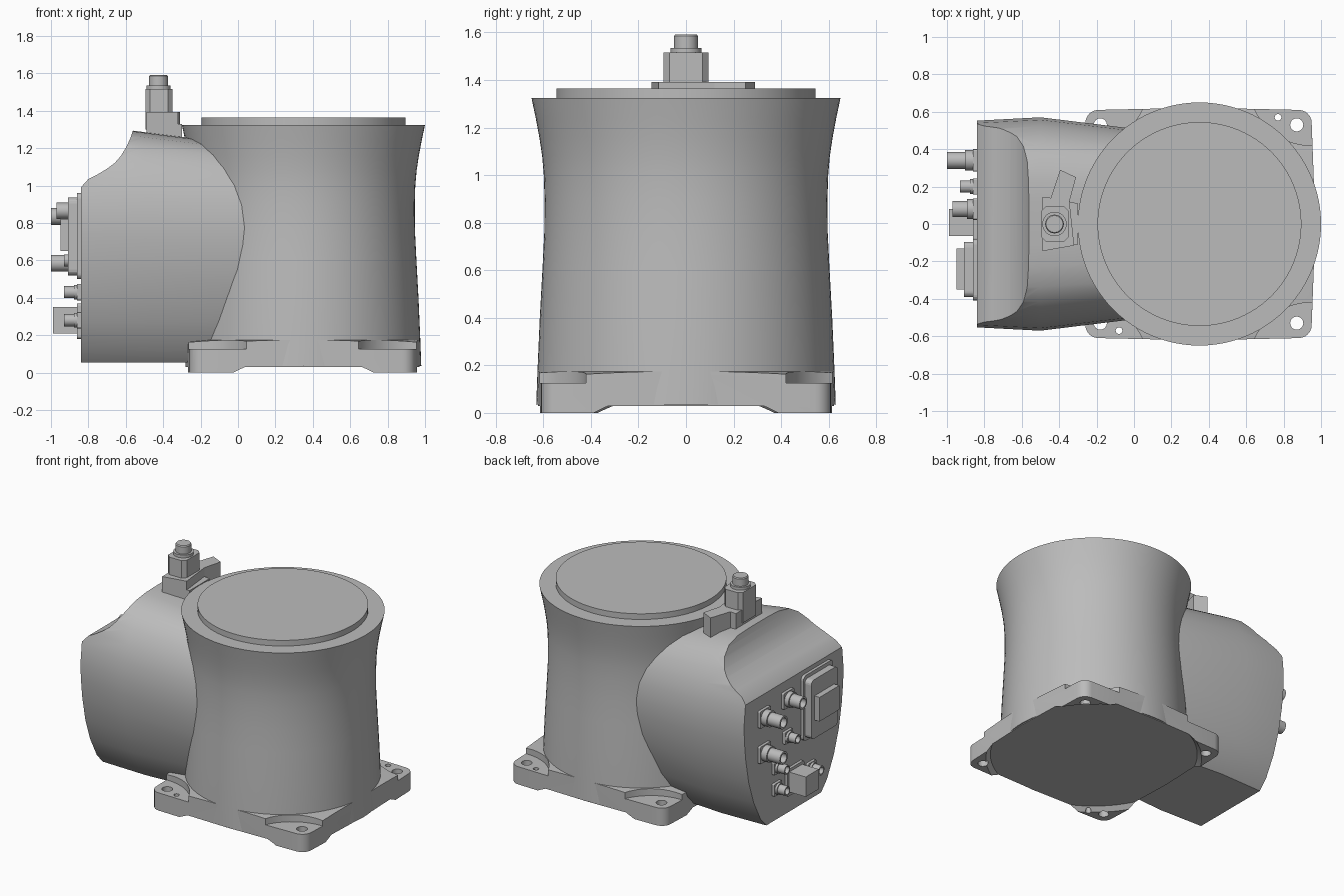
import bpy, bmesh, math
from mathutils import Vector, Matrix

if "Cube" in bpy.data.objects:
    bpy.data.objects.remove(bpy.data.objects["Cube"])

grey = bpy.data.materials.new("machine grey")
grey.use_nodes = True
grey.diffuse_color = (0.5, 0.5, 0.5, 1)
grey.node_tree.nodes["Principled BSDF"].inputs["Base Color"].default_value = (0.5, 0.5, 0.5, 1)

CX = 0.35      # axis of the round column
BACK = -0.84   # connector panel plane


def finish(name, bm, smooth=None):
    bmesh.ops.recalc_face_normals(bm, faces=bm.faces)
    mesh = bpy.data.meshes.new(name)
    bm.to_mesh(mesh)
    bm.free()
    mesh.materials.append(grey)
    ob = bpy.data.objects.new(name, mesh)
    bpy.context.collection.objects.link(ob)
    if smooth:
        shade(ob, smooth)
    return ob


def shade(ob, angle=30):
    bpy.ops.object.select_all(action='DESELECT')
    ob.select_set(True)
    bpy.context.view_layer.objects.active = ob
    bpy.ops.object.shade_smooth_by_angle(angle=math.radians(angle))


def loft(name, rings, smooth=None):
    """Skin a list of closed rings and cap both ends."""
    bm = bmesh.new()
    rows = [[bm.verts.new(p) for p in ring] for ring in rings]
    n = len(rows[0])
    for a, b in zip(rows, rows[1:]):
        for i in range(n):
            j = (i + 1) % n
            bm.faces.new((a[i], a[j], b[j], b[i]))
    bm.faces.new(rows[0][::-1])
    bm.faces.new(rows[-1])
    return finish(name, bm, smooth)


def lathe(name, profile, x=CX, y=0, n=96, smooth=30):
    """Stack of circles from (radius, z) pairs."""
    turn = [2 * math.pi * i / n for i in range(n)]
    return loft(name, [[(x + r * math.cos(a), y + r * math.sin(a), z) for a in turn]
                       for r, z in profile], smooth)


def prism(name, outline, z0, z1):
    return loft(name, [[(x, y, z) for x, y in outline] for z in (z0, z1)])


def box(name, x0, x1, y0, y1, z0, z1, bevel=0):
    bm = bmesh.new()
    mid = Vector((x0 + x1, y0 + y1, z0 + z1)) / 2
    size = Matrix.Diagonal((x1 - x0, y1 - y0, z1 - z0, 1))
    bmesh.ops.create_cube(bm, size=1, matrix=Matrix.Translation(mid) @ size)
    if bevel:
        edges = [e for e in bm.edges if abs(e.verts[0].co.x - e.verts[1].co.x) > 1e-4]
        bmesh.ops.bevel(bm, geom=edges, offset=bevel, segments=4, affect='EDGES', profile=0.5)
    return finish(name, bm)


def boolean(ob, tool, operation='DIFFERENCE'):
    tool.hide_render = True
    mod = ob.modifiers.new("cut", 'BOOLEAN')
    mod.operation, mod.object, mod.solver = operation, tool, 'EXACT'
    bpy.context.view_layer.objects.active = ob
    bpy.ops.object.modifier_apply(modifier=mod.name)
    bpy.data.objects.remove(tool)


# Flared column and its top flange disc
column_profile = [(0.63, 0.035), (0.625, 0.17), (0.615, 0.4), (0.604, 0.6), (0.596, 0.76),
                  (0.595, 0.9), (0.598, 1.0), (0.605, 1.08), (0.617, 1.16),
                  (0.632, 1.24), (0.65, 1.325)]
lathe("column", column_profile)
lathe("top_flange", [(0.545, 1.32), (0.545, 1.365)])

# Square foot plate with rounded corners and softly bowed edges
MID, HX, HY, R = 0.345, 0.605, 0.61, 0.07
outline = []
for k in range(4):
    q = k * math.pi / 2
    sx, sy = (1, -1, -1, 1)[k], (1, 1, -1, -1)[k]
    for i in range(7):
        a = q + i * math.pi / 12
        outline.append((MID + sx * (HX - R) + R * math.cos(a), sy * (HY - R) + R * math.sin(a)))
    mid_a = q + math.pi / 2
    outline.append((MID + (HX + 0.02) * math.cos(mid_a), (HY + 0.012) * math.sin(mid_a)))
plate = prism("foot_plate", outline, 0, 0.3)
boolean(plate, lathe("dome_tool", [(1.2, -0.1), (1.2, 0.115), (0.62, 0.175), (0.3, 0.176)]),
        'INTERSECT')
boolean(plate, lathe("relief_tool", [(0.74, -0.02), (0.72, 0), (0.69, 0.03)]))
for sx in (-1, 1):
    for sy in (-1, 1):
        px, py = MID + sx * 0.525, sy * 0.53
        boolean(plate, lathe("pocket_tool", [(0.33, 0.125), (0.33, 0.4)],
                             MID + sx * 0.6, sy * 0.75, 48))
        boolean(plate, lathe("bolt_tool", [(0.035, -0.1), (0.035, 0.4)], px, py, 24))
        if sx == sy:
            boolean(plate, lathe("dowel_tool", [(0.018, -0.1), (0.018, 0.4)],
                                 px - sx * 0.1, py + sy * 0.04, 16))
shade(plate, 25)

# Barrel-sided rear housing, lofted along x
half = [(0.28, 0.055), (0.34, 0.125), (0.41, 0.27), (0.46, 0.43), (0.49, 0.58), (0.505, 0.72),
        (0.507, 0.83), (0.495, 0.95), (0.465, 1.06), (0.42, 1.15), (0.37, 1.215),
        (0.3, 1.265), (0.2, 1.288), (0.1, 1.292)]
section = half + [(-y, z) for y, z in reversed(half)]
rings = []
for x, w in ((BACK, 1.09), (-0.5, 1.125), (0.1, 0.98)):
    top = 1 - 0.1 * (x + 0.55)
    rings.append([(x, y * w, z * top if z > 0.5 else z) for y, z in section])
housing = loft("rear_housing", rings)

# Scooped slope at the upper back of the housing
scoop = [(-0.95, 0.9), (-0.845, 0.985), (-0.8, 1.035), (-0.75, 1.06), (-0.7, 1.09),
         (-0.66, 1.12), (-0.625, 1.16), (-0.595, 1.21), (-0.575, 1.255), (-0.56, 1.3),
         (-0.55, 1.5), (-0.95, 1.5)]
boolean(housing, loft("scoop_tool", [[(x, y, z) for x, z in scoop] for y in (-1, 1)]))
shade(housing, 25)

# Bracket hugging the column rim, with the upright connector
prism("bracket", [(-0.30, -0.11), (-0.49, -0.145), (-0.49, 0.145), (-0.445, 0.14),
                  (-0.30, 0.11)], 1.24, 1.33)
prism("bracket_top", [(-0.32, -0.115), (-0.49, -0.145), (-0.49, 0.145), (-0.445, 0.14),
                      (-0.395, 0.29), (-0.31, 0.25), (-0.345, 0.12)], 1.24, 1.392)
prism("connector_block", [(-0.495, -0.07), (-0.47, -0.095), (-0.375, -0.095), (-0.35, -0.07),
                          (-0.35, 0.07), (-0.375, 0.095), (-0.47, 0.095), (-0.495, 0.07)],
      1.3, 1.515)
lathe("connector_collar", [(0.065, 1.5), (0.065, 1.535)], -0.425, 0, 32)
lathe("connector_cap", [(0.05, 1.53), (0.05, 1.585), (0.045, 1.592)], -0.425, 0, 32)


# Round sockets on the back panel
def socket(name, y, z, r, tip):
    box(name + "_mount", BACK - 0.02, BACK + 0.02, y - r * 1.2, y + r * 1.2,
        z - r * 1.2, z + r * 1.2, r * 0.2)
    d = BACK - tip
    steps = [(r * 1.1, 0), (r * 1.1, d * 0.4), (r * 0.9, d * 0.4), (r * 0.9, d),
             (r * 0.65, d), (r * 0.65, d * 0.6)]
    ob = lathe(name, steps, 0, 0, 24)
    ob.data.transform(Matrix.Translation((BACK, y, z)) @ Matrix.Rotation(-math.pi / 2, 4, 'Y'))


for i, (y, z) in enumerate([(0.34, 0.835), (0.34, 0.585)]):
    socket(f"large_socket_{i + 1}", y, z, 0.05, -1.0)
socket("medium_socket", 0.08, 0.865, 0.048, -0.97)
for i, (y, z) in enumerate([(0.08, 0.6), (0.2, 0.43), (0.2, 0.28), (-0.18, 0.28)]):
    socket(f"small_socket_{i + 1}", y, z, 0.036, -0.93)

# Rectangular connectors on the back panel
box("square_port_mount", BACK - 0.02, BACK + 0.02, -0.09, 0.1, 0.18, 0.37, 0.015)
box("square_port", -0.99, BACK, -0.065, 0.08, 0.21, 0.35)
box("wide_port_mount", -0.86, BACK + 0.02, -0.41, -0.08, 0.5, 0.96, 0.03)
box("wide_port_frame", -0.91, BACK, -0.39, -0.095, 0.52, 0.935, 0.03)
box("wide_port_plug", -0.95, BACK, -0.35, -0.13, 0.65, 0.82)
